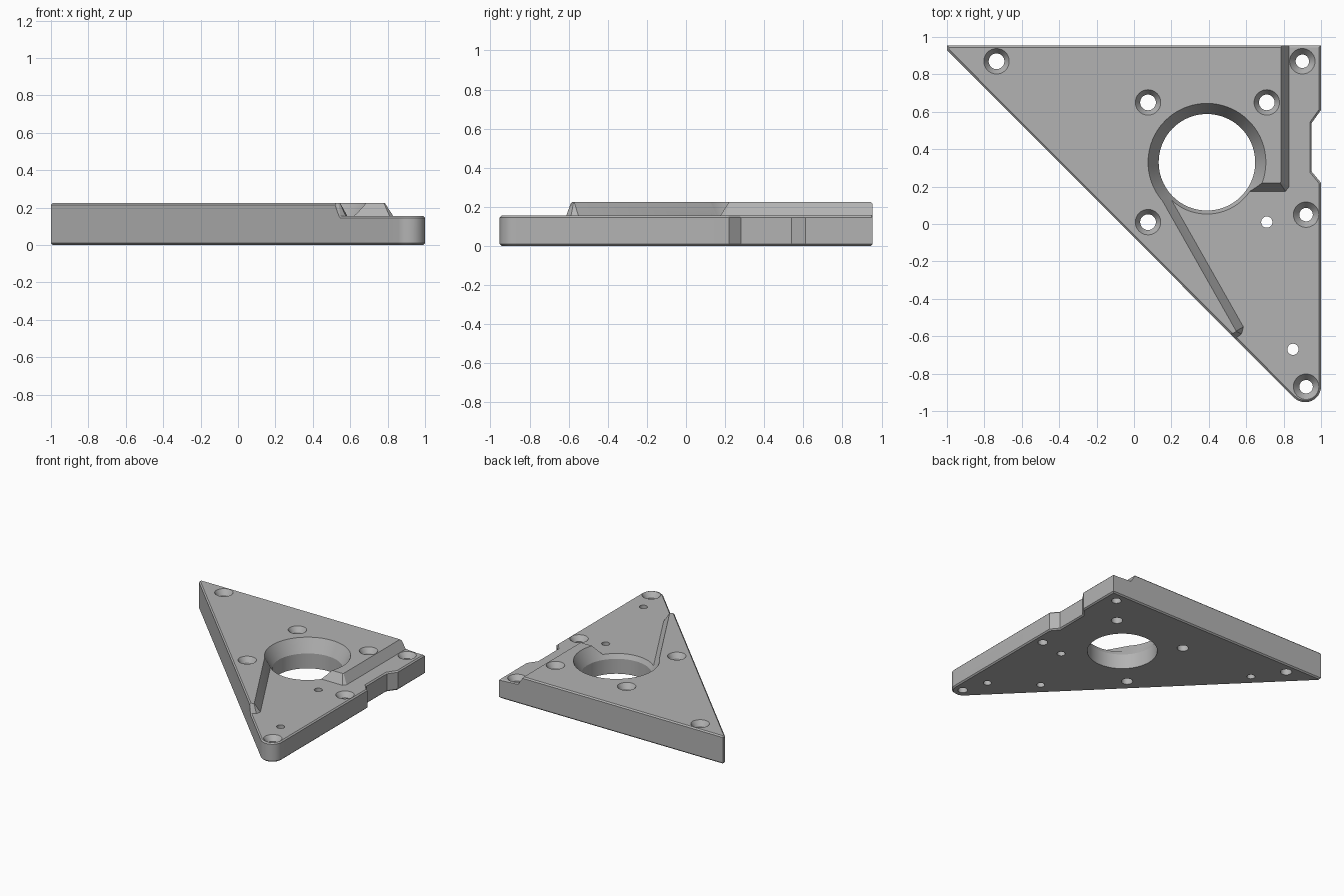
import bpy
import bmesh
from math import sin, cos, pi, radians

if "Cube" in bpy.data.objects:
    bpy.data.objects.remove(bpy.data.objects["Cube"], do_unlink=True)

LOW, HIGH = 0.155, 0.225      # heights of the lower ledge and the raised pad


def loft(bm, rings):
    """Closed solid through matching rings of points, from bottom to top."""
    loops = [[bm.verts.new(p) for p in ring] for ring in rings]
    n = len(loops[0])
    faces = [bm.faces.new(loops[0][::-1]), bm.faces.new(loops[-1])]
    for a, b in zip(loops, loops[1:]):
        for i in range(n):
            j = (i + 1) % n
            faces.append(bm.faces.new((a[i], a[j], b[j], b[i])))
    bmesh.ops.recalc_face_normals(bm, faces=faces)


def turned(bm, x, y, profile, sides=40):
    """Round solid around a vertical axis from (radius, height) pairs."""
    loft(bm, [[(x + r * cos(2 * pi * i / sides), y + r * sin(2 * pi * i / sides), z)
               for i in range(sides)] for r, z in profile])


def make_object(name, bm):
    mesh = bpy.data.meshes.new(name)
    bm.to_mesh(mesh)
    bm.free()
    obj = bpy.data.objects.new(name, mesh)
    bpy.context.scene.collection.objects.link(obj)
    return obj


def cut(obj, cutter):
    """Subtract the cutter, keep the result and drop the cutter."""
    cutter.hide_render = True
    mod = obj.modifiers.new("cut", "BOOLEAN")
    mod.operation = "DIFFERENCE"
    mod.solver = "EXACT"
    mod.object = cutter
    bpy.context.view_layer.update()
    graph = bpy.context.evaluated_depsgraph_get()
    mesh = bpy.data.meshes.new_from_object(obj.evaluated_get(graph))
    obj.modifiers.clear()
    obj.data = mesh
    bpy.data.objects.remove(cutter, do_unlink=True)


# Triangular plate with a notched right edge and one rounded corner
outline = [(-1, 0.93)]
for i in range(13):
    a = radians(-135 + 135 * i / 12)
    outline.append((0.915 + 0.085 * cos(a), -0.868 + 0.085 * sin(a)))
outline += [(1, 0.22), (0.95, 0.28), (0.95, 0.54), (1, 0.61), (1, 0.955), (-1, 0.955)]
bm = bmesh.new()
loft(bm, [[(x, y, z) for x, y in outline] for z in (0, HIGH)])
plate = make_object("mounting_plate", bm)

# Lower ledge with sloping walls: (foot of wall, top of wall)
wall = [((0.83, 1.1), (0.785, 1.1)),
        ((0.83, 0.2), (0.785, 0.225)),
        ((0.81, 0.175), (0.78, 0.22)),
        ((0.3, 0.175), (0.3, 0.22)),
        ((0.185, 0.156), (0.115, 0.189)),
        ((0.585, -0.55), (0.546, -0.572)),
        ((0.575, -0.588), (0.538, -0.58)),
        ((0.548, -0.608), (0.525, -0.582)),
        ((0.48, -0.645), (0.48, -0.605))]
wall += [(p, p) for p in ((0.48, -1.2), (1.2, -1.2), (1.2, 1.1))]
rise = 1.07                    # continue the slope just past the top face
bm = bmesh.new()
loft(bm, [[(a[0], a[1], LOW) for a, b in wall],
          [(a[0] + rise * (b[0] - a[0]), a[1] + rise * (b[1] - a[1]),
            LOW + rise * (HIGH - LOW)) for a, b in wall]])
bmesh.ops.triangulate(bm, faces=bm.faces[:])
cut(plate, make_object("ledge_cutter", bm))

# Fine chamfer around the upper and lower rims
bm = bmesh.new()
bm.from_mesh(plate.data)
bm.normal_update()
rims = []
for e in bm.edges:
    if len(e.link_faces) == 2 and e.is_convex:
        flat, upright = sorted((abs(f.normal.z) for f in e.link_faces), reverse=True)
        if flat > 0.99 and upright < 0.05:
            rims.append(e)
bmesh.ops.bevel(bm, geom=rims, offset=0.01, offset_type="OFFSET", segments=1,
                profile=0.5, affect="EDGES", clamp_overlap=False)
bm.to_mesh(plate.data)
bm.free()

# Large flared bore, countersunk screw holes and pin holes
bm = bmesh.new()
turned(bm, 0.39, 0.33, [(0.258, -0.1), (0.258, 0.12), (0.315, HIGH), (0.326, HIGH + 0.02)], 96)
high_holes = [(-0.735, 0.87), (0.075, 0.65), (0.71, 0.65), (0.075, 0.01)]
low_holes = [(0.9, 0.87), (0.92, 0.05), (0.92, -0.87)]
for spots, top, r in ((high_holes, HIGH, 0.042), (low_holes, LOW, 0.036)):
    for x, y in spots:
        turned(bm, x, y, [(r, -0.1), (r, top - 0.04), (0.068, top), (0.068, top + 0.1)])
for x, y in ((0.71, 0.01), (0.85, -0.67)):
    turned(bm, x, y, [(0.03, -0.1), (0.03, 0.3)])
# blind holes from below
for x, y in ((0.53, -0.44), (-0.58, 0.65)):
    turned(bm, x, y, [(0.03, -0.1), (0.03, 0.1)])
cut(plate, make_object("hole_cutter", bm))

# Plain grey finish
grey = bpy.data.materials.new("plain grey")
grey.use_nodes = True
colour = (0.45, 0.45, 0.45, 1)
grey.diffuse_color = colour
grey.node_tree.nodes["Principled BSDF"].inputs["Base Color"].default_value = colour
plate.data.materials.clear()
plate.data.materials.append(grey)
for poly in plate.data.polygons:
    poly.material_index = 0

bpy.ops.object.select_all(action="DESELECT")
plate.select_set(True)
bpy.context.view_layer.objects.active = plate
bpy.ops.object.shade_smooth_by_angle(angle=radians(25))
